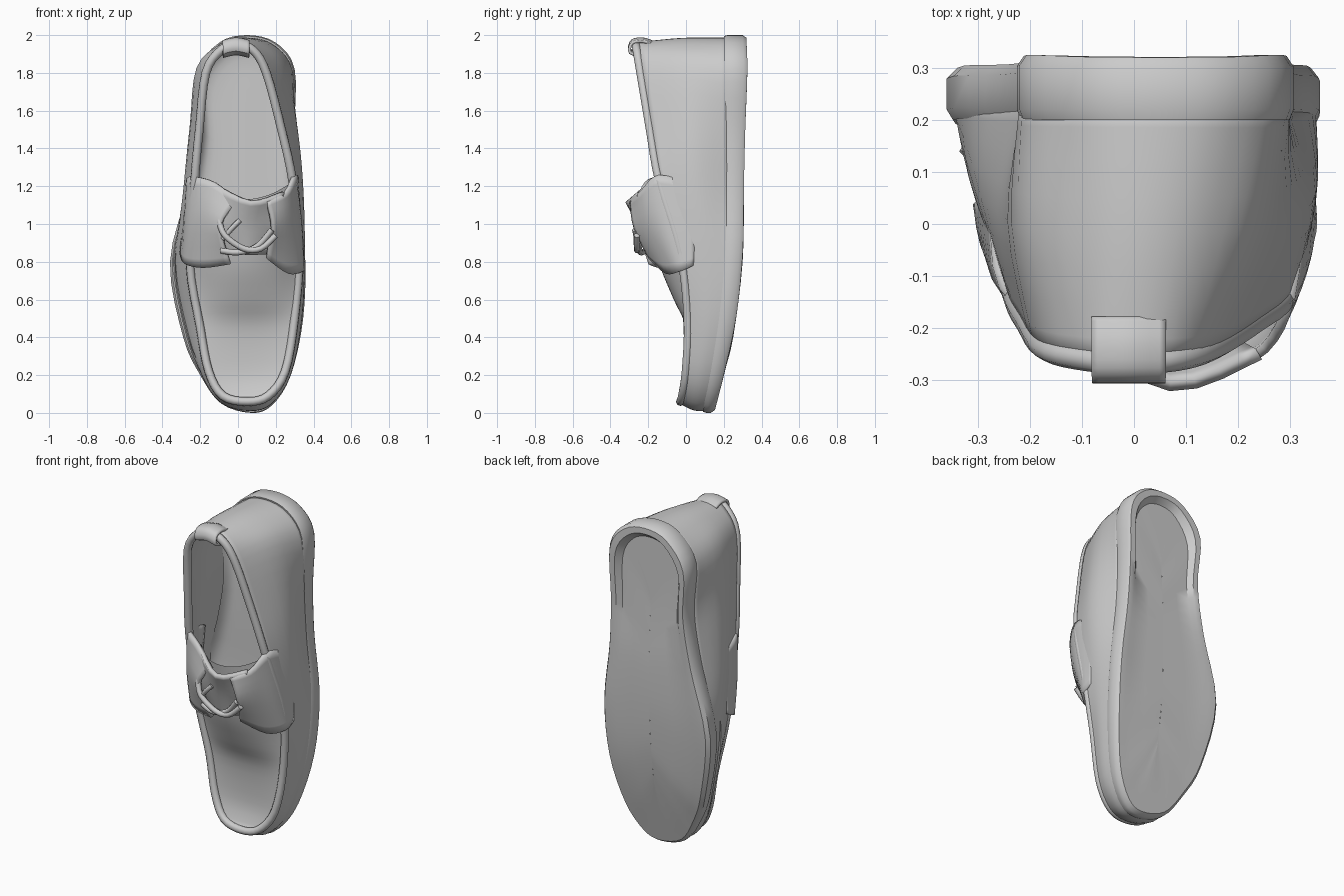
import bpy, bmesh
from mathutils import Vector

if "Cube" in bpy.data.objects:
    bpy.data.objects.remove(bpy.data.objects["Cube"])


def interp(table, t):
    for (a, va), (b, vb) in zip(table, table[1:]):
        if t <= b:
            return va + (vb - va) * max(0, (t - a) / (b - a))
    return table[-1][1]


def spline(pts, steps, closed=False):
    """Smooth curve through points."""
    p = [Vector(q) for q in pts]
    n = len(p)
    at = (lambda i: p[i % n]) if closed else (lambda i: p[min(max(i, 0), n - 1)])
    out = []
    for i in range(n if closed else n - 1):
        a, b, c, d = at(i - 1), at(i), at(i + 1), at(i + 2)
        for s in range(steps):
            t = s / steps
            out.append(0.5 * (2 * b + (c - a) * t + (2 * a - 5 * b + 4 * c - d) * t * t
                              + (3 * b - a - 3 * c + d) * t ** 3))
    return out if closed else out + [p[-1]]


def patch(name, rows, steps=4, closed=False, smooth_rows=True, thick=0.0):
    """Skin a surface through rows of points."""
    rows = [spline(r, steps, closed) for r in rows]
    if smooth_rows:
        rows = list(zip(*[spline(c, steps) for c in zip(*rows)]))
    bm = bmesh.new()
    vs = [[bm.verts.new(p) for p in r] for r in rows]
    m = len(vs[0])
    for a, b in zip(vs, vs[1:]):
        for i in range(m if closed else m - 1):
            j = (i + 1) % m
            bm.faces.new((a[i], a[j], b[j], b[i]))
    bmesh.ops.recalc_face_normals(bm, faces=bm.faces)
    me = bpy.data.meshes.new(name)
    bm.to_mesh(me)
    bm.free()
    ob = bpy.data.objects.new(name, me)
    bpy.context.collection.objects.link(ob)
    if thick:
        mod = ob.modifiers.new("thickness", 'SOLIDIFY')
        mod.thickness = thick
        mod.offset = 0
    bpy.ops.object.select_all(action='DESELECT')
    ob.select_set(True)
    bpy.context.view_layer.objects.active = ob
    bpy.ops.object.shade_smooth_by_angle(angle=0.7)
    return ob


def tube(name, pts, radius, closed=False, steps=4):
    cu = bpy.data.curves.new(name, 'CURVE')
    cu.dimensions = '3D'
    cu.bevel_depth = radius
    cu.bevel_resolution = 2
    cu.use_fill_caps = True
    sp = cu.splines.new('POLY')
    path = spline(pts, steps, closed)
    sp.points.add(len(path) - 1)
    for q, p in zip(sp.points, path):
        q.co = (*p, 1)
    sp.use_cyclic_u = closed
    ob = bpy.data.objects.new(name, cu)
    bpy.context.collection.objects.link(ob)
    return ob


# Sole outline (x, z), heel centre first, running down the +x side
OUTLINE = [(.05, 2), (.2, 1.96), (.3, 1.82), (.3, 1.5), (.315, 1.2), (.355, .85),
           (.345, .5), (.28, .2), (.18, .04), (.07, 0), (-.09, .05), (-.2, .2),
           (-.29, .4), (-.36, .8), (-.26, 1.2), (-.21, 1.5), (-.22, 1.8), (-.1, 1.96)]
# Upper edge: collar round the heel, ridge round the toe (x, y, z)
EDGE = [(-.01, -.265, 1.95), (.08, -.26, 1.92), (.15, -.24, 1.8), (.23, -.19, 1.5),
        (.29, -.14, 1.22), (.325, -.03, .85), (.3, .01, .5), (.25, 0, .22),
        (.16, -.02, .09), (.05, -.03, .06), (-.08, -.02, .09), (-.155, 0, .22),
        (-.2, .01, .45), (-.255, -.03, .8), (-.23, -.14, 1.22), (-.205, -.19, 1.5),
        (-.17, -.24, 1.8), (-.09, -.26, 1.92)]
BACK = [(0, .15), (.2, .2), (.4, .25), (.6, .28), (.8, .3), (1.4, .31), (1.8, .325), (2, .32)]
RECESS = [(0, .15), (.2, .2), (.4, .25), (.6, .278), (.8, .295), (1.2, .3), (1.5, .285), (2, .285)]
FRONT = [(0, .09), (.2, .12), (.4, .16), (.8, .2), (1.2, .2), (2, .2)]


def ring(sx, sz, table, dy=0.0):
    out = []
    for x, z in OUTLINE:
        z2 = 1 + (z - 1) * sz
        out.append((.04 + (x - .04) * sx, interp(table, z2) + dy, z2))
    return out


# Sole: rim all round, hollow under the heel, nearly flush at the forefoot
patch("sole", [ring(.85, .95, FRONT, .01), ring(.97, .995, FRONT), ring(1, 1, FRONT, .02),
               ring(1, 1, BACK, -.02), ring(.95, .985, BACK), ring(.82, .95, BACK),
               ring(.72, .92, RECESS), ring(.4, .8, RECESS),
               ring(.0002, .6, RECESS)], closed=True, smooth_rows=False)

# Rounded insole floor inside the shoe
patch("insole", [ring(.94, .97, FRONT, -.06), ring(.85, .94, FRONT, -.02), ring(.65, .87, FRONT),
                 ring(.0002, .7, FRONT)], closed=True, steps=3)

# Side and heel wall of the upper
base = ring(.94, .975, FRONT, .03)
mid = []
for b, e in zip(base, EDGE):
    m = (Vector(b) + Vector(e)) / 2
    grow = interp([(.0, .02), (.9, .012), (1.1, .035), (1.5, .055), (1.75, .045), (1.93, .012)], m.z)
    m += Vector((m.x - .03, 0, (m.z - 1) * .35)).normalized() * grow
    mid.append(m)
patch("upper_wall", [base, mid, EDGE], closed=True, thick=.022)

# Rolled collar and toe ridge
tube("collar_roll", EDGE, .023, closed=True)

# Vamp: dips behind the toe ridge and rises to the instep
VAMP = [(.07, -.03, .13, -.03, -.03), (.1, -.09, .18, -.015, -.01), (.22, -.155, .25, .005, .015),
        (.45, -.2, .3, .01, 0), (.6, -.225, .31, 0, -.065), (.77, -.25, .32, -.02, -.135),
        (.95, -.25, .32, -.07, -.18), (1.13, -.245, .3, -.12, -.21)]
rows = []
for z, xl, xr, ye, yc in VAMP:
    lift = .1 if z > 1 else 0
    rows.append([((xl + xr) / 2 + u * (xr - xl) / 2, yc + (ye - yc) * u * u, z + lift * u * u)
                 for u in (-1, -.6, -.2, .2, .6, 1)])
patch("vamp", rows)

# Lacing flaps
patch("lace_flap_left", [
    [(-.265, .05, 1.2), (-.25, -.12, 1.25), (-.12, -.21, 1.22), (0, -.25, 1.12)],
    [(-.285, .05, 1), (-.265, -.1, 1), (-.17, -.2, 1.02), (-.09, -.25, .99)],
    [(-.3, .04, .84), (-.275, -.06, .79), (-.18, -.13, .77), (-.04, -.19, .79)]], thick=.02)
patch("lace_flap_right", [
    [(.32, .05, 1.2), (.3, -.14, 1.26), (.25, -.24, 1.17), (.15, -.29, 1.12)],
    [(.335, .05, 1), (.32, -.1, 1), (.26, -.2, 1), (.18, -.27, .98)],
    [(.34, .04, .78), (.335, -.03, .75), (.26, -.1, .74), (.15, -.19, .82)]], thick=.02)

# Tongue under the laces
patch("tongue", [
    [(-.12, -.2, 1.21), (.07, -.31, 1.12), (.24, -.25, 1.17)],
    [(-.11, -.2, 1), (.05, -.25, 1), (.2, -.22, 1)],
    [(-.1, -.14, .86), (.05, -.2, .84), (.2, -.13, .85)]], thick=.025)

# Laces: two crossing cords and a short end
tube("lace_long", [(-.1, -.24, 1.02), (-.07, -.26, .94), (.03, -.26, .87), (.12, -.26, .87),
                   (.2, -.26, .94)], .016)
tube("lace_cross", [(-.09, -.21, .86), (0, -.24, .85), (.1, -.25, .88), (.18, -.27, .97)], .016)
tube("lace_short", [(-.08, -.24, .92), (-.03, -.26, .98), (.01, -.26, 1.02)], .014)

# Tab folded over the collar at the heel
patch("heel_tab", [[(x, y, z - abs(x + .01) * .2) for x in (-.08, -.01, .06)]
                   for y, z in ((-.18, 1.965), (-.23, 1.98), (-.285, 1.97), (-.295, 1.92), (-.22, 1.9))],
      thick=.015)
